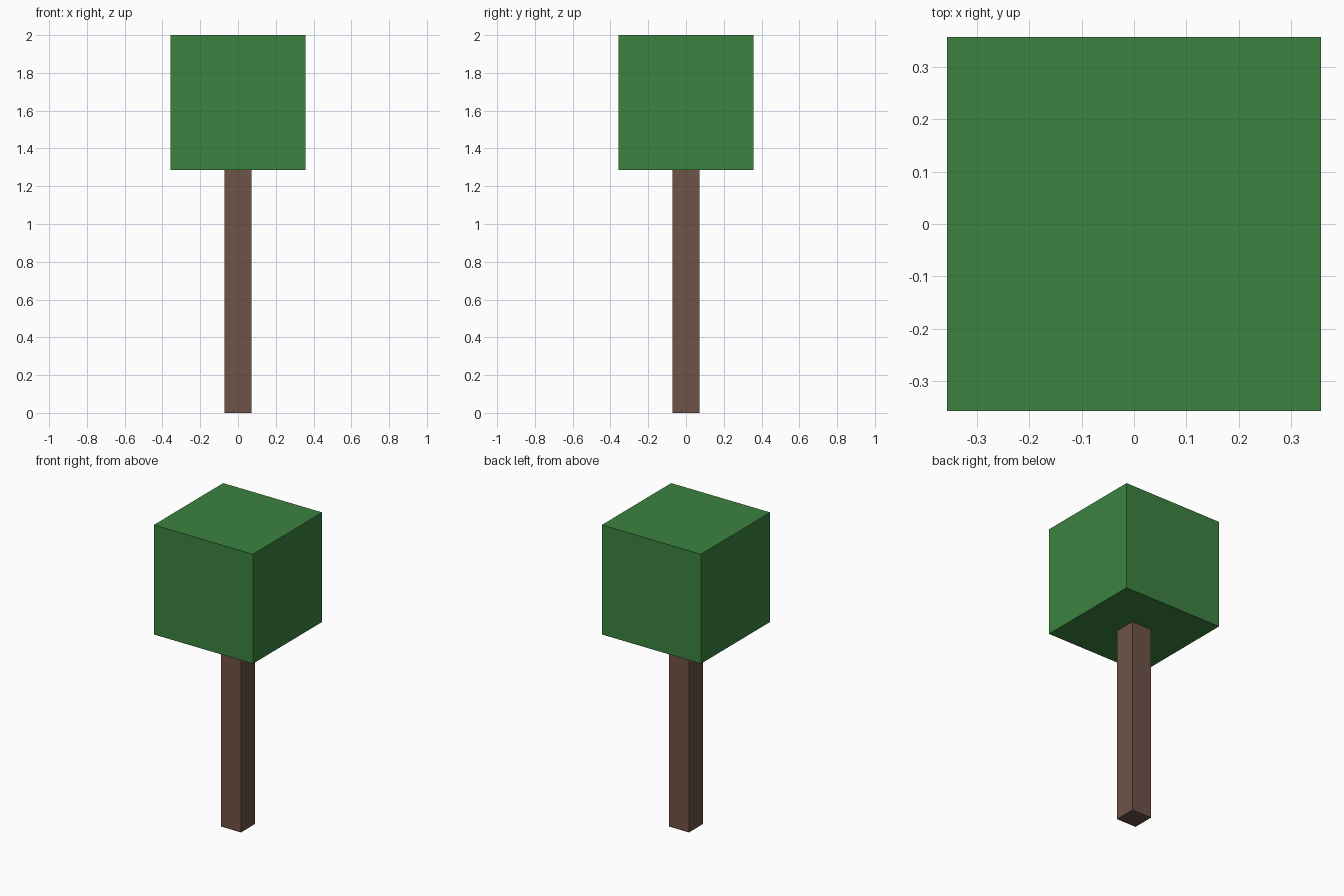
import bpy

if "Cube" in bpy.data.objects:
    bpy.data.objects.remove(bpy.data.objects["Cube"])

U = 2.0 / 14  # model is 14 units tall: trunk 9, crown 5


def lin(c):
    c /= 255
    return c / 12.92 if c <= 0.04045 else ((c + 0.055) / 1.055) ** 2.4


def material(name, rgb):
    m = bpy.data.materials.new(name)
    m.diffuse_color = (*[lin(c) for c in rgb], 1)
    m.use_nodes = True
    m.node_tree.nodes["Principled BSDF"].inputs["Base Color"].default_value = m.diffuse_color
    return m


def block(name, width, z0, z1, mat):
    bpy.ops.mesh.primitive_cube_add(size=1, location=(0, 0, (z0 + z1) / 2))
    ob = bpy.context.object
    ob.name = name
    ob.scale = (width, width, z1 - z0)
    bpy.ops.object.transform_apply(location=False, rotation=False, scale=True)
    ob.data.materials.append(mat)
    return ob


# square trunk and cubic crown
block("trunk", U, 0, 9 * U, material("bark brown", (110, 82, 70)))
block("crown", 5 * U, 9 * U, 14 * U, material("leaf green", (60, 130, 65)))
